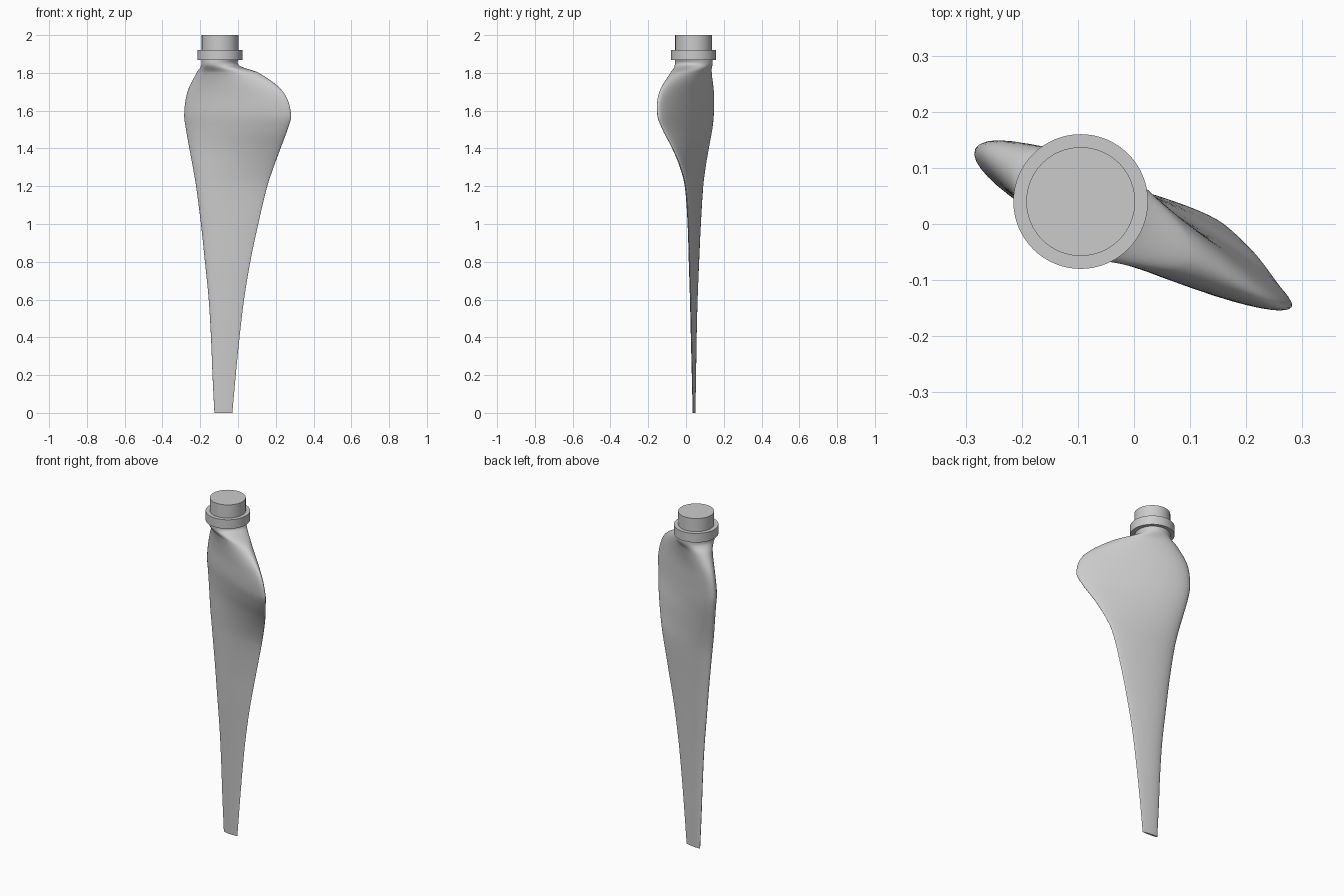
import bpy, bmesh, math
from mathutils import Vector

if "Cube" in bpy.data.objects:
    bpy.data.objects.remove(bpy.data.objects["Cube"])

grey = bpy.data.materials.new("plain grey")
grey.use_nodes = True
colour = (0.6, 0.6, 0.6, 1)
grey.diffuse_color = colour
grey.node_tree.nodes["Principled BSDF"].inputs["Base Color"].default_value = colour

AXIS = Vector((-0.095, 0.04, 0))


def finish(name, bm, angle):
    bmesh.ops.recalc_face_normals(bm, faces=bm.faces)
    mesh = bpy.data.meshes.new(name)
    bm.to_mesh(mesh)
    bm.free()
    mesh.materials.append(grey)
    obj = bpy.data.objects.new(name, mesh)
    bpy.context.collection.objects.link(obj)
    bpy.ops.object.select_all(action="DESELECT")
    obj.select_set(True)
    bpy.context.view_layer.objects.active = obj
    bpy.ops.object.shade_smooth_by_angle(angle=math.radians(angle))
    return obj


def loft(bm, rings):
    rows = [[bm.verts.new(p) for p in ring] for ring in rings]
    for low, high in zip(rows, rows[1:]):
        for i in range(len(low)):
            j = (i + 1) % len(low)
            bm.faces.new((low[i], low[j], high[j], high[i]))
    bm.faces.new(rows[0][::-1])
    bm.faces.new(rows[-1])


# Blade stations: height, leading edge x y, trailing edge x y, thickness, roundness
STATIONS = [
    (0, -.125, .046, -.03, .037, .012, .4),
    (.2, -.135, .047, -.012, .034, .02, .4),
    (.4, -.143, .048, .008, .03, .027, .4),
    (.6, -.155, .051, .032, .026, .035, .4),
    (.8, -.175, .057, .065, .02, .045, .4),
    (1, -.196, .064, .107, .014, .055, .4),
    (1.2, -.222, .075, .155, 0, .07, .5),
    (1.3, -.239, .088, .188, -.027, .082, .5),
    (1.4, -.257, .107, .225, -.068, .096, .6),
    (1.5, -.274, .126, .262, -.12, .112, .6),
    (1.58, -.283, .134, .281, -.148, .122, .6),
    (1.7, -.265, .133, .238, -.136, .128, .6),
    (1.8, -.214, .108, .108, -.066, .16, .7),
    (1.84, -.183, .087, -.007, -.007, .2, 1),
    (1.88, -.183, .087, -.007, -.007, .2, 1),
]


def slope(i):
    a, b = STATIONS[max(i - 1, 0)], STATIONS[min(i + 1, len(STATIONS) - 1)]
    return [(q - p) / (b[0] - a[0]) for p, q in zip(a, b)]


def blend(i, t):
    a, b = STATIONS[i], STATIONS[i + 1]
    d = b[0] - a[0]
    h = t * t * (3 - 2 * t)
    u, v = t * (1 - t) ** 2 * d, t * t * (t - 1) * d
    return [p * (1 - h) + q * h + m * u + n * v
            for p, q, m, n in zip(a, b, slope(i), slope(i + 1))]


def section(z, lx, ly, tx, ty, thick, roundness, count=48):
    lead, trail = Vector((lx, ly, z)), Vector((tx, ty, z))
    chord = trail - lead
    normal = Vector((chord.y, -chord.x, 0)).normalized()   # towards the front
    ring = []
    for k in range(count):
        u = 2 * math.pi * k / count
        s = (1 - math.cos(u)) / 2
        foil = 0.998 * (2.969 * math.sqrt(s) - 1.26 * s - 3.516 * s ** 2
                        + 2.843 * s ** 3 - 1.036 * s ** 4)
        foil = max(foil, 0) * math.copysign(1, math.sin(u)) / 2
        half = foil * (1 - roundness) + math.sin(u) / 2 * roundness
        ring.append(lead + chord * s + normal * thick * half)
    return ring


# Twisted blade, lofted from the tip up to the round root
steps = 6
rows = [blend(i, k / steps) for i in range(len(STATIONS) - 1) for k in range(steps)]
rows.append(STATIONS[-1])
bm = bmesh.new()
loft(bm, [section(*row) for row in rows])
finish("blade", bm, 60)


# Round mounting parts
def cylinder(name, radius, bottom, top):
    bm = bmesh.new()
    loft(bm, [[AXIS + Vector((radius * math.cos(a), radius * math.sin(a), z))
               for a in (math.tau * k / 64 for k in range(64))]
              for z in (bottom, top)])
    finish(name, bm, 30)


cylinder("collar", 0.12, 1.868, 1.922)
cylinder("mounting_stub", 0.097, 1.9, 2)
